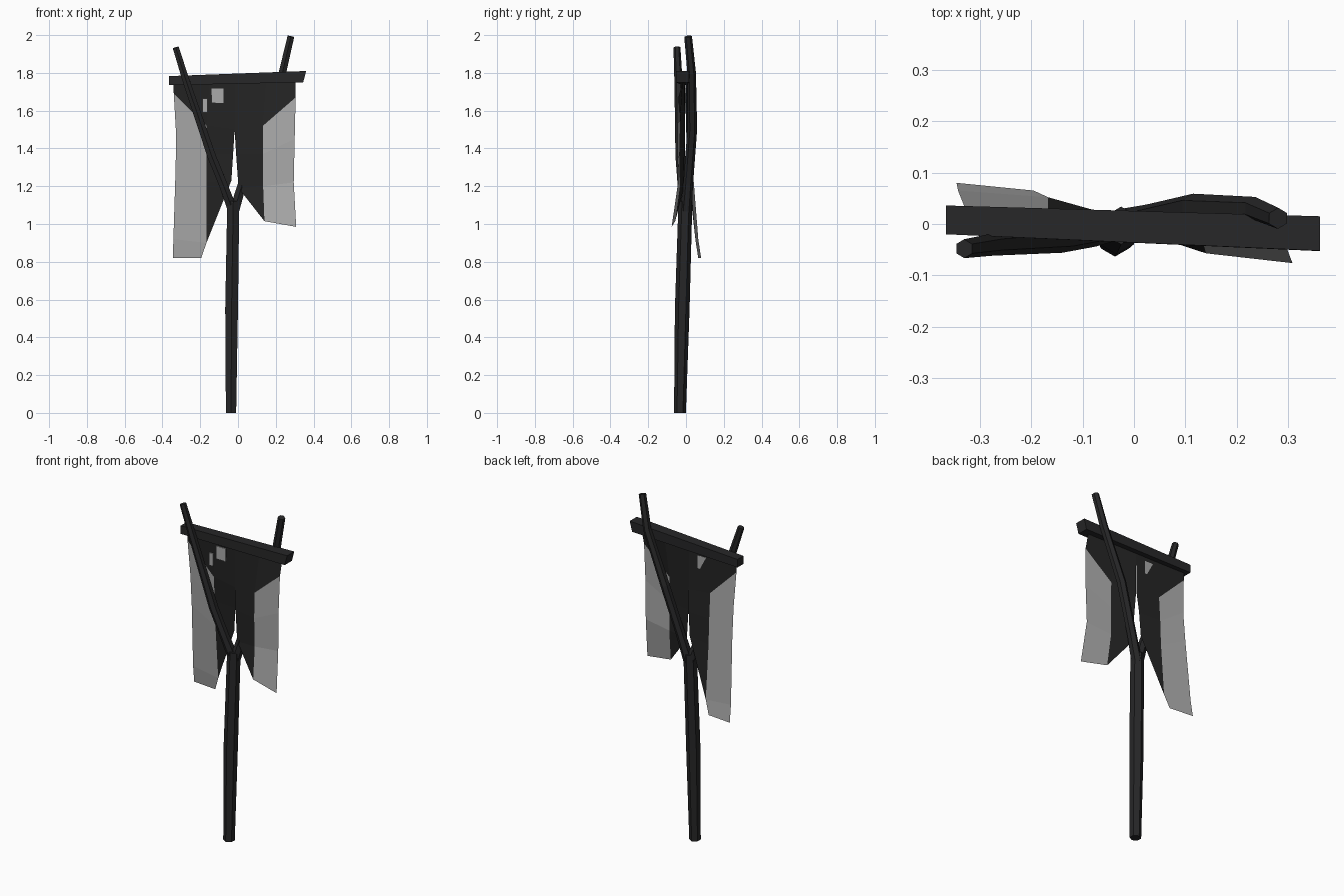
import bpy, bmesh, math
from mathutils import Vector

cube = bpy.data.objects.get("Cube")
if cube:
    bpy.data.objects.remove(cube)


def material(name, rgb):
    m = bpy.data.materials.new(name)
    m.use_nodes = True
    m.diffuse_color = (*rgb, 1)
    m.node_tree.nodes["Principled BSDF"].inputs["Base Color"].default_value = (*rgb, 1)
    return m


WOOD = material("charred wood", (0.02, 0.02, 0.021))
DARK = material("black cloth", (0.017, 0.017, 0.017))
GREY = material("grey cloth", (0.4, 0.4, 0.4))


def finish(name, bm, *mats):
    me = bpy.data.meshes.new(name)
    bm.to_mesh(me)
    bm.free()
    for m in mats:
        me.materials.append(m)
    ob = bpy.data.objects.new(name, me)
    bpy.context.collection.objects.link(ob)
    return ob


def limb(name, path, sides=6):
    """Tapered faceted tube; path holds (x, y, z, radius)."""
    bm = bmesh.new()
    pts = [Vector(p[:3]) for p in path]
    rings = []
    for i, p in enumerate(pts):
        t = pts[min(i + 1, len(pts) - 1)] - pts[max(i - 1, 0)]
        side = Vector((0, 1, 0)).cross(t).normalized()
        front = t.cross(side).normalized()
        ring = []
        for k in range(sides):
            a = math.tau * (k + 0.5) / sides
            ring.append(bm.verts.new(p + path[i][3] * (side * math.cos(a) * 1.08 + front * math.sin(a) * 1.08)))
        rings.append(ring)
    for a, b in zip(rings, rings[1:]):
        for k in range(sides):
            n = (k + 1) % sides
            bm.faces.new((a[k], a[n], b[n], b[k]))
    bm.faces.new(rings[0])
    bm.faces.new(rings[-1])
    bmesh.ops.recalc_face_normals(bm, faces=bm.faces)
    return finish(name, bm, WOOD)


# Forked pole
limb("pole", [(-0.037, -0.032, 0, 0.029), (-0.034, -0.02, 0.55, 0.036),
              (-0.025, -0.003, 1.12, 0.034)])
limb("right_branch", [(-0.027, 0, 1.07, 0.028), (-0.075, -0.018, 1.2, 0.024),
                      (-0.14, -0.03, 1.36, 0.024), (-0.275, -0.04, 1.76, 0.02),
                      (-0.33, -0.048, 1.935, 0.017)])
limb("left_branch", [(-0.02, 0, 1.07, 0.028), (0.025, 0.012, 1.22, 0.024),
                     (0.115, 0.033, 1.5, 0.024), (0.235, 0.03, 1.8, 0.021),
                     (0.28, 0.011, 1.993, 0.019)])

# Crossbar: a beam with slanted ends
bm = bmesh.new()
ends = []
for xb, xt, y0, y1, z0, z1 in ((-0.365, -0.365, -0.02, 0.036, 1.735, 1.783),
                               (0.345, 0.361, -0.052, 0.015, 1.75, 1.81)):
    ends.append([bm.verts.new(c) for c in
                 ((xb, y0, z0), (xb, y1, z0), (xt, y1, z1), (xt, y0, z1))])
for k in range(4):
    n = (k + 1) % 4
    bm.faces.new((ends[0][k], ends[0][n], ends[1][n], ends[1][k]))
for e in ends:
    bm.faces.new(e)
bmesh.ops.recalc_face_normals(bm, faces=bm.faces)
finish("crossbar", bm, WOOD)


def banner(name, rows):
    """Cloth sheet; each row holds outer, middle and inner points."""
    bm = bmesh.new()
    grid = [[bm.verts.new(p) for p in row] for row in rows]
    for r, (a, b) in enumerate(zip(grid, grid[1:])):
        for c in range(2):
            if c == 1 and a[1].co == a[2].co:
                continue
            f = bm.faces.new((a[c], a[c + 1], b[c + 1], b[c]))
            # outer strip below the top row is grey
            f.material_index = int(c == 0 and r > 0)
    bmesh.ops.remove_doubles(bm, verts=bm.verts, dist=0.0005)
    bmesh.ops.recalc_face_normals(bm, faces=bm.faces)
    return finish(name, bm, DARK, GREY)


# Two cloth halves, split along the middle
low = (-0.167, 0.052, 0.9)
tail = (-0.195, 0.065, 0.82)
banner("right_cloth", [
    [(-0.342, 0.008, 1.75), (-0.15, 0, 1.75), (-0.018, -0.004, 1.75)],
    [(-0.34, 0.01, 1.69), (-0.167, 0.01, 1.52), (-0.018, 0, 1.5)],
    [(-0.328, 0.02, 1.48), (-0.167, 0.02, 1.37), (-0.026, 0.012, 1.37)],
    [(-0.33, 0.035, 1.3), (-0.167, 0.026, 1.22), (-0.035, 0.015, 1.23)],
    [(-0.342, 0.065, 0.92), low, low],
    [(-0.345, 0.08, 0.82), tail, tail]])
hem = (0.14, -0.057, 1.015)
banner("left_cloth", [
    [(0.305, -0.017, 1.76), (0.15, -0.01, 1.76), (-0.018, -0.004, 1.75)],
    [(0.305, -0.04, 1.67), (0.132, -0.032, 1.52), (-0.018, -0.004, 1.5)],
    [(0.3, -0.046, 1.45), (0.132, -0.036, 1.37), (-0.01, -0.009, 1.37)],
    [(0.295, -0.042, 1.22), (0.133, -0.032, 1.2), (0.003, -0.012, 1.19)],
    [(0.308, -0.076, 0.985), hem, hem]])

# Small grey patches on the front of the cloth
for name, x0, x1, z0, z1 in (("large_patch", -0.14, -0.077, 1.64, 1.717),
                             ("small_patch", -0.187, -0.161, 1.59, 1.665)):
    bm = bmesh.new()
    bmesh.ops.create_cube(bm, size=1)
    for v in bm.verts:
        v.co = ((x0 + x1) / 2 + v.co.x * (x1 - x0), -0.003 + v.co.y * 0.006,
                (z0 + z1) / 2 + v.co.z * (z1 - z0))
    finish(name, bm, GREY)
